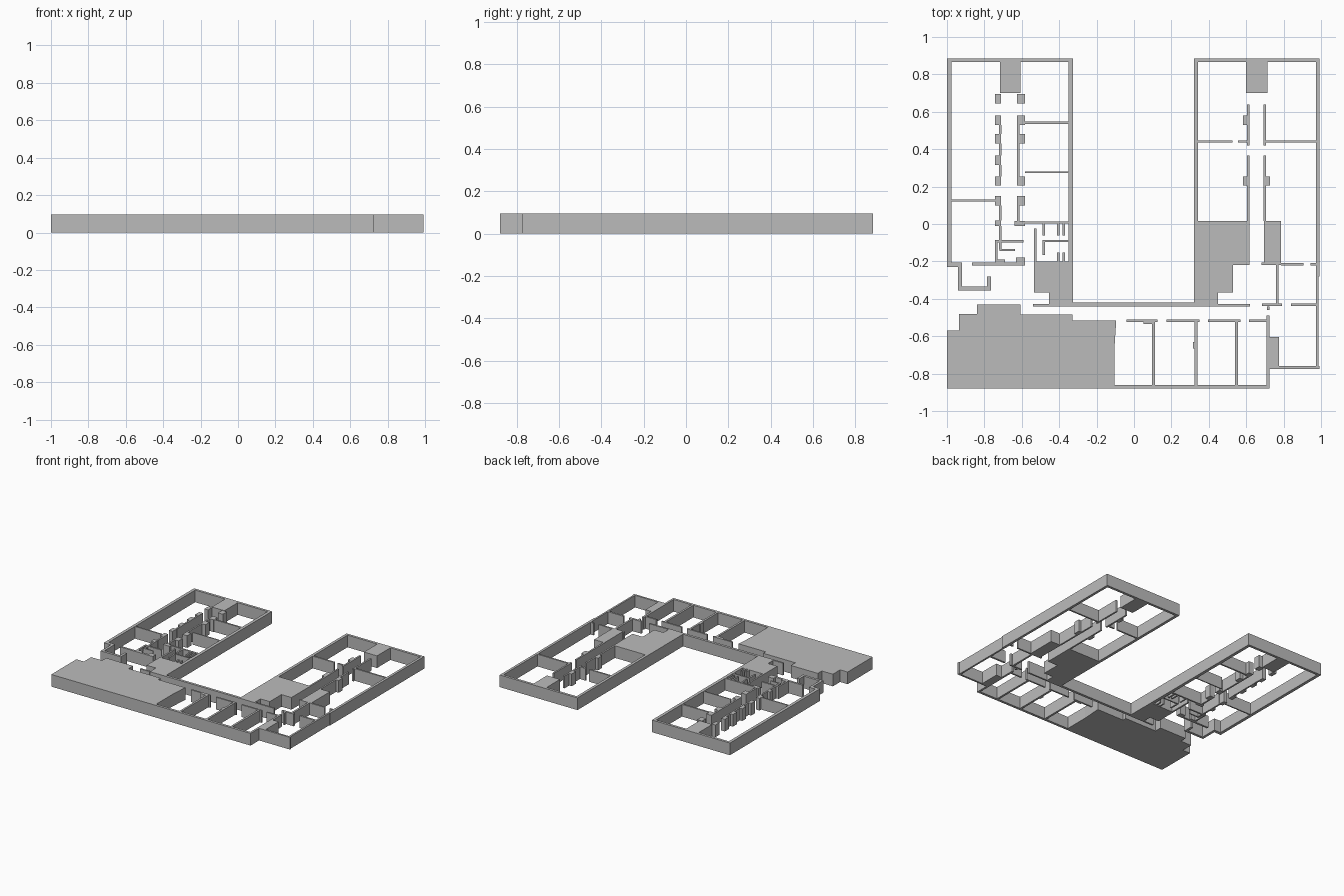
import bpy
import bmesh

HEIGHT = .095
WALL = .02
THIN = .013
NORTH = .885
SOUTH = -.88
INNER_NORTH = NORTH - WALL

if "Cube" in bpy.data.objects:
    bpy.data.objects.remove(bpy.data.objects["Cube"])

grey = bpy.data.materials.new("plain grey")
grey.use_nodes = True
grey.diffuse_color = (.5, .5, .5, 1)
grey.node_tree.nodes["Principled BSDF"].inputs["Base Color"].default_value = grey.diffuse_color


def prism(name, outline):
    """Extrude a floor outline to the full building height."""
    bm = bmesh.new()
    face = bm.faces.new([bm.verts.new((x, y, 0)) for x, y in outline])
    top = bmesh.ops.extrude_face_region(bm, geom=[face])["geom"]
    moved = [v for v in top if isinstance(v, bmesh.types.BMVert)]
    bmesh.ops.translate(bm, verts=moved, vec=(0, 0, HEIGHT))
    bmesh.ops.recalc_face_normals(bm, faces=bm.faces)
    mesh = bpy.data.meshes.new(name)
    bm.to_mesh(mesh)
    bm.free()
    mesh.materials.append(grey)
    bpy.context.collection.objects.link(bpy.data.objects.new(name, mesh))


def block(name, x0, x1, y0, y1):
    prism(name, [(x0, y0), (x1, y0), (x1, y1), (x0, y1)])


def along_x(name, y, x0, x1, thick=WALL):
    block(name, x0, x1, y - thick / 2, y + thick / 2)


def along_y(name, x, y0, y1, thick=WALL):
    block(name, x - thick / 2, x + thick / 2, y0, y1)


# Right wing shell
block("right_wing_north_wall", -1, -.325, INNER_NORTH, NORTH)
along_y("right_wing_outer_wall", -.988, -.205, INNER_NORTH, thick=.024)
along_y("right_wing_courtyard_wall", -.337, -.205, INNER_NORTH, thick=.024)
block("right_wing_end_store", -.717, -.608, .7, INNER_NORTH)

# Right wing corridor: door posts joined by thin walls
POST = .05
for bottom in (.645, .53, .43, .315, .205, .1):
    block("right_wing_outer_post", -.742, -.71, bottom, bottom + POST)
    if bottom != .315:
        block("right_wing_courtyard_post", -.625, -.583, bottom, bottom + POST)
for bottom, top in ((.255, .315), (.365, .43), (.48, .53)):
    along_y("right_corridor_outer_wall", -.715, bottom, top, thick=THIN)
for bottom, top in ((.255, .43), (.48, .53), (.015, .1)):
    along_y("right_corridor_courtyard_wall", -.619, bottom, top, thick=THIN)
along_y("right_corridor_lower_wall", -.715, .02, .1, thick=THIN)

# Right wing room partitions
along_x("right_upper_partition", .542, -.583, -.349, thick=THIN)
along_x("right_middle_partition", .276, -.583, -.349, thick=.008)
along_x("right_lower_partition", .125, -.976, -.742, thick=.01)
along_x("right_washroom_north_wall", .008, -.583, -.349, thick=THIN)

# Right wing service rooms
block("service_corner_post", -.742, -.71, -.012, .02)
block("service_door_post", -.64, -.583, -.012, .015)
along_y("service_inner_wall", -.715, -.085, -.012, thick=THIN)
along_x("service_cross_wall", -.092, -.742, -.592, thick=THIN)
along_y("service_side_wall", -.736, -.205, -.098, thick=THIN)
along_y("service_short_wall", -.715, -.135, -.098, thick=THIN)
along_x("service_short_shelf", -.14, -.72, -.635, thick=.01)
along_x("service_south_wall", -.213, -.865, -.583, thick=.016)
block("service_south_pier", -.63, -.583, -.205, -.18)
block("service_west_pier", -.73, -.69, -.205, -.19)

# Porch beside the service rooms
block("porch_shoulder", -1, -.92, -.23, -.205)
along_y("porch_outer_wall", -.93, -.335, -.23)
along_x("porch_south_wall", -.345, -.94, -.765)
along_y("porch_return_wall", -.775, -.335, -.28)

# Washroom cubicles
along_y("washroom_door_wall", -.528, -.2, -.025, thick=THIN)
along_x("washroom_cross_wall", -.09, -.485, -.349, thick=.01)
along_y("washroom_lower_screen", -.482, -.165, -.085, thick=THIN)
for x in (-.482, -.405, -.375):
    along_y("washroom_upper_screen", x, -.062, .002, thick=.012)
for x in (-.405, -.375):
    along_y("washroom_lower_screen", x, -.2, -.152, thick=.012)

# Solid room at the right courtyard corner
prism("right_courtyard_room", [
    (-.535, -.2), (-.325, -.2), (-.325, -.44), (-.455, -.44),
    (-.455, -.365), (-.535, -.365)])
along_x("right_courtyard_spur", -.435, -.54, -.455, thick=THIN)

# Solid hall with a stepped back edge
prism("stepped_hall", [
    (-1, SOUTH), (-.105, SOUTH), (-.105, -.67), (-.095, -.515),
    (-.33, -.515), (-.33, -.485), (-.607, -.485), (-.607, -.43),
    (-.84, -.43), (-.84, -.48), (-.935, -.48), (-.935, -.57), (-1, -.57)])

# Front range of rooms
along_x("courtyard_wall", -.43, -.325, .32)
along_x("courtyard_wall_extension", -.434, .45, .62, thick=THIN)
block("front_wall", -.105, .725, SOUTH, SOUTH + WALL)
for x in (.103, .332, .547):
    along_y("front_room_partition", x, SOUTH + WALL, -.523, thick=.016)
along_y("front_room_end_wall", .717, SOUTH + WALL, -.49, thick=.016)
for start, end in ((-.04, .125), (.175, .35), (.395, .57), (.615, .709)):
    along_x("front_corridor_wall", -.517, start, end, thick=THIN)
block("front_partition_pier", .315, .324, -.665, -.63)
block("front_door_pier", .05, .095, -.535, -.523)

# Left wing shell
block("left_wing_north_wall", .32, .993, INNER_NORTH, NORTH)
along_y("left_wing_courtyard_wall", .331, .015, INNER_NORTH, thick=.022)
along_y("left_wing_outer_wall", .983, -.28, INNER_NORTH)
along_y("left_wing_lower_wall", .98, -.76, -.28, thick=.014)
block("left_wing_south_wall", .725, .993, -.775, -.76)
block("left_wing_end_store", .6, .713, .7, INNER_NORTH)

# Left wing corridor and partitions
for bottom, top in ((.42, .64), (.015, .365)):
    along_y("left_corridor_courtyard_wall", .611, bottom, top, thick=THIN)
    along_y("left_corridor_outer_wall", .699, bottom, top, thick=THIN)
for bottom in (.53, .205):
    block("left_courtyard_post", .583, .605, bottom, bottom + POST)
block("left_outer_post", .705, .728, .205, .205 + POST)
for start, end in ((.342, .527), (.555, .605), (.705, .973)):
    along_x("left_wing_partition", .441, start, end, thick=THIN)

# Solid rooms at the left courtyard corner
prism("left_courtyard_room", [
    (.32, .015), (.617, .015), (.617, -.22), (.53, -.22), (.53, -.365),
    (.45, -.365), (.45, -.44), (.32, -.44)])
block("left_outer_store", .695, .785, -.22, .015)
block("left_store_threshold", .683, .695, -.22, -.205)

# Left wing lower rooms
along_x("left_lobby_wall", -.215, .785, .905, thick=THIN)
along_x("left_lobby_stub", -.215, .945, .973, thick=THIN)
along_y("left_lobby_side_wall", .766, -.425, -.22, thick=.015)
along_x("left_cross_wall_inner", -.432, .685, .79, thick=.015)
along_x("left_cross_wall_outer", -.432, .84, .973, thick=.015)
block("left_cross_wall_nib", .71, .725, -.46, -.44)
block("left_corner_cupboard", .725, .775, -.76, -.605)
